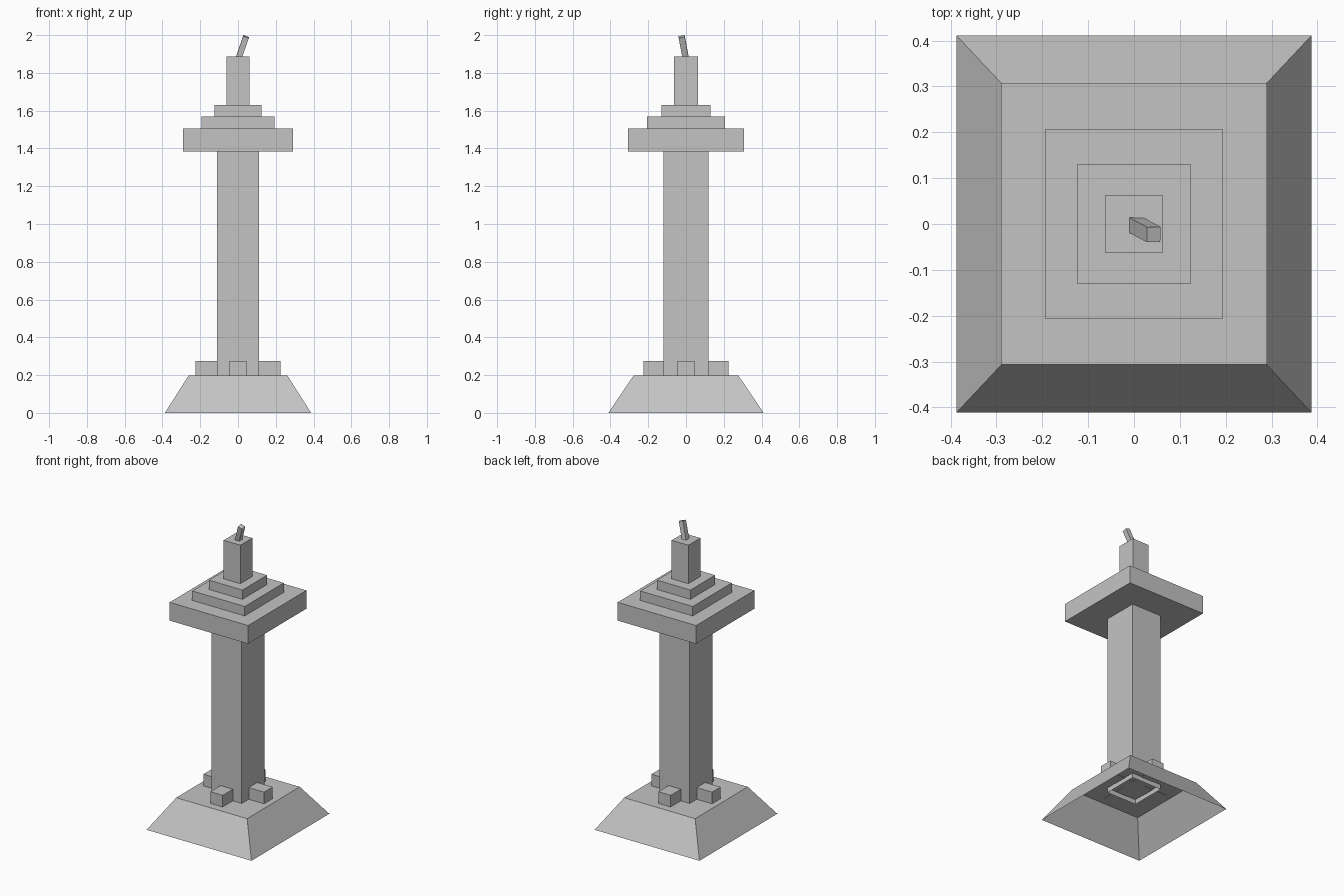
import bpy
import bmesh
from mathutils import Vector

cube = bpy.data.objects.get("Cube")
if cube:
    bpy.data.objects.remove(cube, do_unlink=True)

# One plain stone colour for the whole tower
stone = bpy.data.materials.new("grey stone")
stone.use_nodes = True
GREY = (0.55, 0.55, 0.55, 1)
stone.diffuse_color = GREY
stone.node_tree.nodes["Principled BSDF"].inputs["Base Color"].default_value = GREY


def block(name, half, z0, z1, top_half=None, open_bottom=False):
    """Four-sided block on the z axis, optionally tapered or open below."""
    top_half = top_half or half
    bm = bmesh.new()
    bmesh.ops.create_cube(bm, size=2)
    if open_bottom:
        floor = [f for f in bm.faces if f.normal.z < -0.5]
        bmesh.ops.delete(bm, geom=floor, context='FACES_ONLY')
    for v in bm.verts:
        upper = v.co.z > 0
        hx, hy = top_half if upper else half
        v.co = (v.co.x * hx, v.co.y * hy, z1 if upper else z0)
    mesh = bpy.data.meshes.new(name)
    bm.to_mesh(mesh)
    bm.free()
    mesh.materials.append(stone)
    obj = bpy.data.objects.new(name, mesh)
    bpy.context.collection.objects.link(obj)
    return obj


# Sloping hollow plinth
block("plinth", (0.387, 0.411), 0, 0.197, (0.262, 0.278), open_bottom=True)

# Crossed footing beams that show as four feet around the shaft
block("footing_beam_across", (0.224, 0.045), 0.195, 0.275)
block("footing_beam_along", (0.045, 0.226), 0.195, 0.275)

# Hollow shaft, reaching slightly below the plinth top
block("shaft", (0.111, 0.119), 0.165, 1.385, open_bottom=True)

# Balcony slab, two steps and the lantern block
block("balcony", (0.29, 0.307), 1.383, 1.505)
block("lower_step", (0.194, 0.206), 1.5, 1.568)
block("upper_step", (0.124, 0.13), 1.565, 1.63)
block("lantern", (0.062, 0.063), 1.625, 1.887)

# Leaning mast on the lantern
foot, tip = Vector((0.004, -0.002, 1.88)), Vector((0.043, -0.023, 1.992))
axis = tip - foot
mast = block("mast", (0.0155, 0.0165), 0, axis.length)
mast.location = foot
mast.rotation_euler = Vector((0, 0, 1)).rotation_difference(axis).to_euler()
